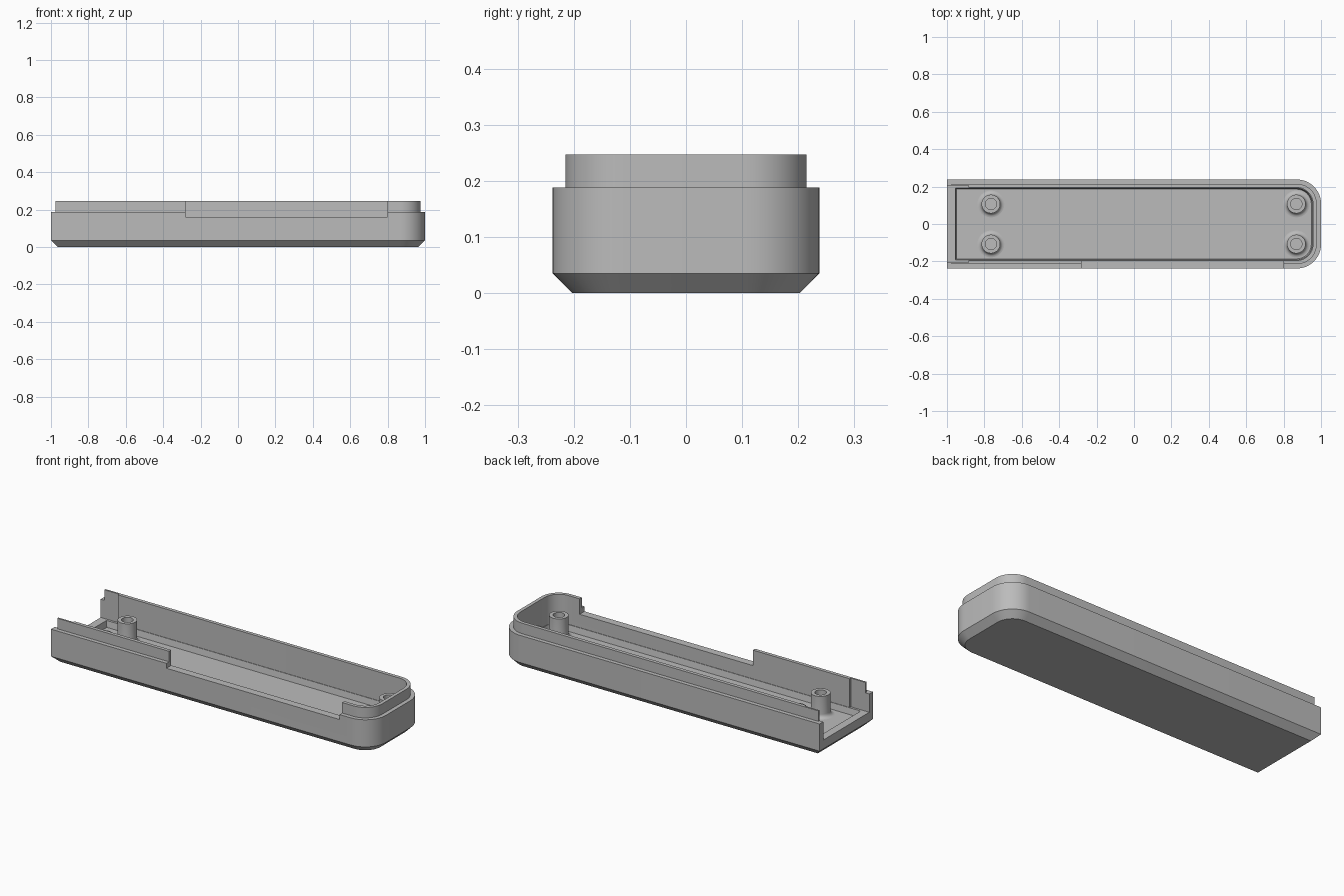
import bpy, bmesh, math

cube = bpy.data.objects.get("Cube")
if cube:
    bpy.data.objects.remove(cube, do_unlink=True)

HALF_W, RADIUS = 0.238, 0.13
FLOOR, SILL, TOP = 0.05, 0.085, 0.247

grey = bpy.data.materials.new("plain grey")
grey.use_nodes = True
colour = (0.5, 0.5, 0.5, 1)
grey.diffuse_color = colour
grey.node_tree.nodes["Principled BSDF"].inputs["Base Color"].default_value = colour


def make_object(name, bm):
    bmesh.ops.recalc_face_normals(bm, faces=bm.faces)
    mesh = bpy.data.meshes.new(name)
    bm.to_mesh(mesh)
    bm.free()
    obj = bpy.data.objects.new(name, mesh)
    bpy.context.collection.objects.link(obj)
    mesh.materials.append(grey)
    return obj


def outline(inset, left):
    """Square left end, rounded right end."""
    r = RADIUS - inset
    cx, cy = 1 - RADIUS, HALF_W - RADIUS
    pts = [(left, HALF_W - inset), (left, inset - HALF_W)]
    for start, sign in ((-90, -1), (0, 1)):
        for i in range(13):
            a = math.radians(start + 90 * i / 12)
            pts.append((cx + r * math.cos(a), sign * cy + r * math.sin(a)))
    return pts


def loft(name, levels):
    """Stack outlines given as (inset, left end, height)."""
    bm = bmesh.new()
    rings = [[bm.verts.new((x, y, z)) for x, y in outline(inset, left)]
             for inset, left, z in levels]
    for a, b in zip(rings, rings[1:]):
        for i in range(len(a)):
            j = (i + 1) % len(a)
            bm.faces.new((a[i], a[j], b[j], b[i]))
    bm.faces.new(rings[0])
    bm.faces.new(rings[-1])
    return make_object(name, bm)


def box(name, low, high):
    bm = bmesh.new()
    bmesh.ops.create_cube(bm, size=1)
    for v in bm.verts:
        v.co = [l if c < 0 else h for c, l, h in zip(v.co, low, high)]
    return make_object(name, bm)


def select(obj):
    bpy.ops.object.select_all(action='DESELECT')
    obj.select_set(True)
    bpy.context.view_layer.objects.active = obj


def cut(target, cutter):
    cutter.hide_render = True
    mod = target.modifiers.new("cut", 'BOOLEAN')
    mod.operation, mod.solver, mod.object = 'DIFFERENCE', 'EXACT', cutter
    select(target)
    bpy.ops.object.modifier_apply(modifier=mod.name)
    bpy.data.objects.remove(cutter, do_unlink=True)


def shade(obj):
    select(obj)
    bpy.ops.object.shade_smooth_by_angle(angle=math.radians(30))


# Case body: chamfered base, straight wall, stepped lip
case = loft("case_shell", [(0.035, -0.965, 0), (0, -1, 0.035), (0, -1, 0.188),
                           (0.023, -0.977, 0.188), (0.023, -0.977, TOP)])

# Open-ended cavity, thinned end walls, sunken floor and front notch
cut(case, loft("cavity_cutter", [(0.043, -1.1, SILL), (0.043, -1.1, 0.3)]))
cut(case, box("end_recess_cutter", (-1.1, -0.205, SILL), (-0.885, 0.205, 0.3)))
cut(case, loft("floor_cutter", [(0.052, -0.949, FLOOR), (0.046, -0.955, SILL),
                                (0.046, -0.955, 0.1)]))
cut(case, box("notch_cutter", (-0.28, -0.3, 0.16), (0.8, -0.1, 0.3)))
shade(case)


# Screw posts with flared feet and blind holes
def post(name, x, y):
    flare = [(0.072 - 0.022 * math.sin(math.radians(a)),
              FLOOR + 0.022 * (1 - math.cos(math.radians(a)))) for a in range(0, 91, 18)]
    profile = [(0.072, FLOOR - 0.005)] + flare + [(0.05, 0.172), (0.03, 0.172), (0.03, 0.06)]
    bm = bmesh.new()
    n = 32
    rings = [[bm.verts.new((x + r * math.cos(math.tau * i / n),
                            y + r * math.sin(math.tau * i / n), z)) for i in range(n)]
             for r, z in profile]
    for a, b in zip(rings, rings[1:]):
        for i in range(n):
            j = (i + 1) % n
            bm.faces.new((a[i], a[j], b[j], b[i]))
    bm.faces.new(rings[0])
    bm.faces.new(rings[-1])
    shade(make_object(name, bm))


for end, x in (("right", -0.765), ("left", 0.868)):
    for side, y in (("front", -0.107), ("back", 0.107)):
        post(f"{side}_{end}_screw_post", x, y)
